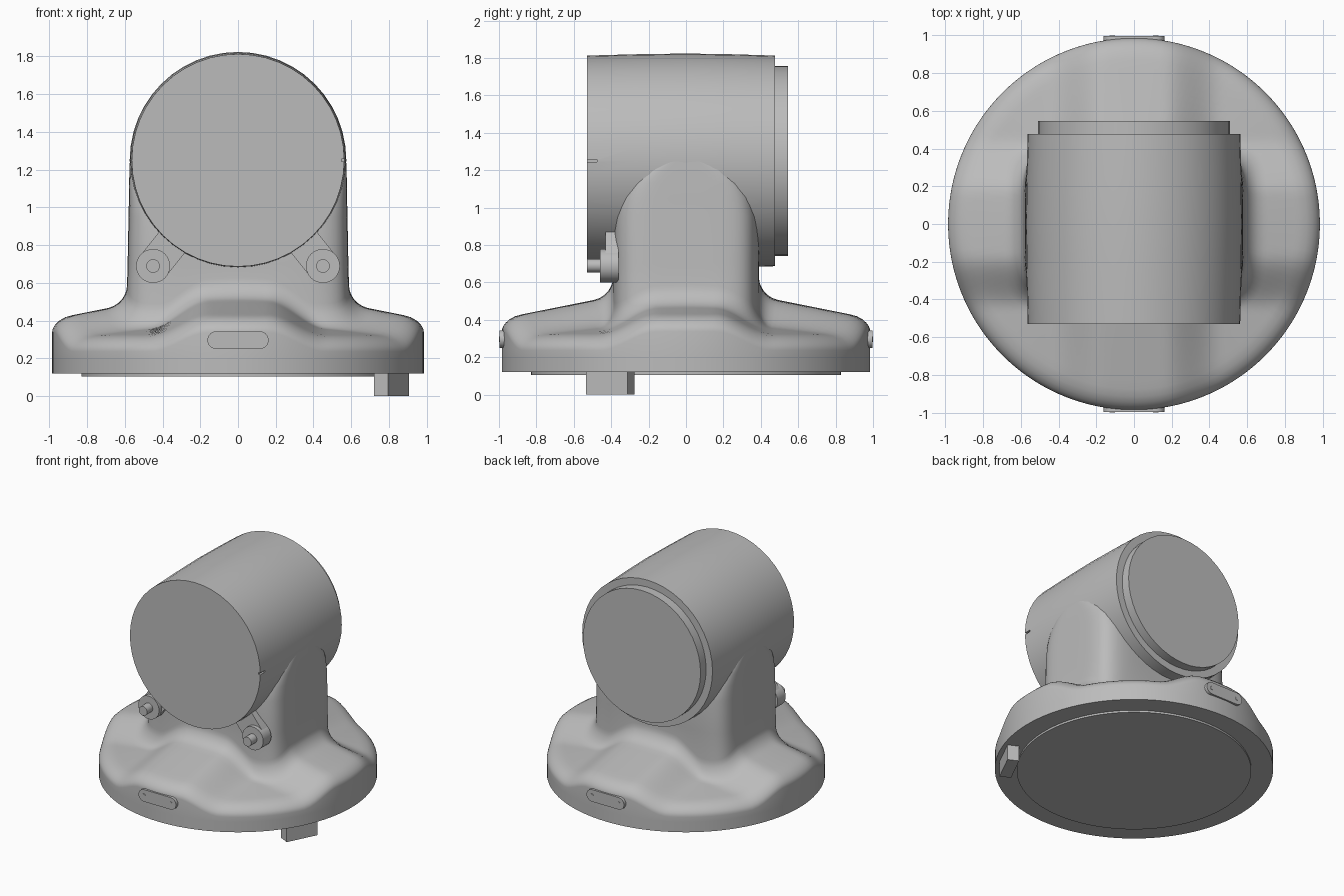
import bpy, bmesh
from math import sin, cos, pi, sqrt, atan2
from mathutils import Vector, Matrix

if "Cube" in bpy.data.objects:
    bpy.data.objects.remove(bpy.data.objects["Cube"])

GREY = (0.5, 0.5, 0.5, 1)
grey = bpy.data.materials.new("plain grey")
grey.use_nodes = True
grey.diffuse_color = GREY
grey.node_tree.nodes["Principled BSDF"].inputs["Base Color"].default_value = GREY


def finish(name, bm, smooth=True):
    bmesh.ops.recalc_face_normals(bm, faces=bm.faces)
    mesh = bpy.data.meshes.new(name)
    bm.to_mesh(mesh)
    bm.free()
    mesh.materials.append(grey)
    obj = bpy.data.objects.new(name, mesh)
    bpy.context.collection.objects.link(obj)
    if smooth:
        bpy.ops.object.select_all(action='DESELECT')
        obj.select_set(True)
        bpy.context.view_layer.objects.active = obj
        bpy.ops.object.shade_smooth_by_angle(angle=pi / 5)
    return obj


def loft(name, rings):
    """Skin a list of closed rings and cap both ends."""
    bm = bmesh.new()
    loops = [[bm.verts.new(p) for p in ring] for ring in rings]
    n = len(loops[0])
    for a, b in zip(loops, loops[1:]):
        for i in range(n):
            j = (i + 1) % n
            bm.faces.new((a[i], a[j], b[j], b[i]))
    bm.faces.new(loops[0])
    bm.faces.new(loops[-1])
    return finish(name, bm)


def lathe_y(name, profile, x, z, sides):
    angles = [2 * pi * i / sides for i in range(sides)]
    return loft(name, [[(x + r * cos(a), y, z + r * sin(a)) for a in angles]
                       for r, y in profile])


def capsule(name, p, q, r, y0, y1):
    """Stadium outline around two points, extruded along y."""
    p, q = Vector(p), Vector(q)
    start = atan2(q.y - p.y, q.x - p.x) + pi / 2
    outline = []
    for centre, turn in ((p, 0), (q, pi)):
        for i in range(13):
            a = start + turn + pi * i / 12
            outline.append(centre + r * Vector((cos(a), sin(a))))
    return loft(name, [[(v.x, y, v.y) for v in outline] for y in (y0, y1)])


def box(name, centre, size, turn=0):
    bm = bmesh.new()
    bmesh.ops.create_cube(bm, size=1, matrix=Matrix.Translation(centre)
                          @ Matrix.Rotation(turn, 4, 'Z')
                          @ Matrix.Diagonal((*size, 1)))
    return finish(name, bm, smooth=False)


# Cast base flowing into a rounded rectangular neck
RIM = 0.985
SEGMENTS = 144
ANGLES = [2 * pi * (i + 0.5) / SEGMENTS for i in range(SEGMENTS)]


def neck_radius(a, half_x=0.588, half_y=0.39, power=6):
    return (abs(cos(a) / half_x) ** power + abs(sin(a) / half_y) ** power) ** (-1 / power)


def ridge(t):
    s = min(1, max(0, (0.46 - abs(t)) / 0.3))
    return s * s * (3 - 2 * s)


def surface(a, r):
    """Height of the base top: four broad ridges with low corners."""
    b = max(ridge(r * cos(a)), ridge(r * sin(a)))
    high = 0.435 + 0.2 * (0.85 - r)
    low = 0.32 + 0.15 * (0.9 - r)
    t = max(0, 1 - (RIM - r) / 0.1)
    z = low + b * (high - low) - 0.07 * (1 - sqrt(max(0, 1 - t * t)))
    d = max(0, 0.1 - (r - neck_radius(a)))
    return z + 0.1 - sqrt(max(0, 0.01 - d * d))


def polar(radius, height):
    return [(radius(a) * cos(a), radius(a) * sin(a), height(a)) for a in ANGLES]


rings = [polar(lambda a: RIM, lambda a: z) for z in (0.12, 0.2)]
for inset in (0, 0.002, 0.008, 0.02, 0.04, 0.07, 0.11):
    rings.append(polar(lambda a: RIM - inset, lambda a: surface(a, RIM - inset)))
for k in range(1, 9):
    def blend(a):
        outer, inner = RIM - 0.11, neck_radius(a) + 0.1
        return outer + (inner - outer) * k / 8
    rings.append(polar(blend, lambda a: surface(a, blend(a))))
for d in (0.07, 0.045, 0.025, 0.01, 0.003, 0):
    rings.append(polar(lambda a: neck_radius(a) + d,
                       lambda a: surface(a, neck_radius(a) + d)))
# neck sides rise and arch over into the drum
for z, width, depth in ((0.7, 0.585, 0.39), (0.95, 0.58, 0.39), (1.05, 0.578, 0.375),
                        (1.13, 0.577, 0.34), (1.2, 0.575, 0.27), (1.25, 0.573, 0.16)):
    rings.append([(x * width / 0.588, y * depth / 0.39, z)
                  for x, y, _ in polar(neck_radius, lambda a: z)])
loft("base_and_neck", rings)

# Horizontal drum, slightly barrelled, with a rear cover
AXIS = 1.25
drum = lathe_y("drum", [(0.563, -0.53), (0.57, -0.27), (0.574, 0), (0.57, 0.25),
                        (0.563, 0.477)], 0, AXIS, 48)
lathe_y("rear_cover", [(0.508, 0.4), (0.508, 0.546)], 0, AXIS, 48)

# Small index slot in the front edge of the drum
cutter = box("slot_cutter", (0.57, -0.52, AXIS), (0.045, 0.09, 0.014))
cutter.hide_render = True
cutter.hide_set(True)
slot = drum.modifiers.new("slot", 'BOOLEAN')
slot.operation = 'DIFFERENCE'
slot.solver = 'EXACT'
slot.object = cutter

# Two lugs with a washer and pin on the front of the neck
for side, s in (("left", 1), ("right", -1)):
    capsule(side + "_lug", (s * 0.45, 0.69), (s * 0.31, 0.865), 0.088, -0.43, -0.36)
    lathe_y(side + "_washer", [(0.09, -0.36), (0.09, -0.46)], s * 0.45, 0.69, 32)
    lathe_y(side + "_pin", [(0.036, -0.4), (0.036, -0.53)], s * 0.45, 0.69, 20)

# Riveted tags on the front and back of the rim
for end, s in (("front", -1), ("back", 1)):
    capsule(end + "_tag", (-0.115, 0.297), (0.115, 0.297), 0.047, s * 0.94, s * 0.997)
    for x in (-0.115, 0.115):
        lathe_y(end + "_rivet", [(0.015, s * 0.98), (0.015, s)], x, 0.297, 12)

# Underside plate and locating key
loft("bottom_plate", [polar(lambda a: 0.83, lambda a: z) for z in (0.105, 0.13)])
box("locating_key", (0.8125, -0.405, 0.065), (0.084, 0.246, 0.13), -0.464)
